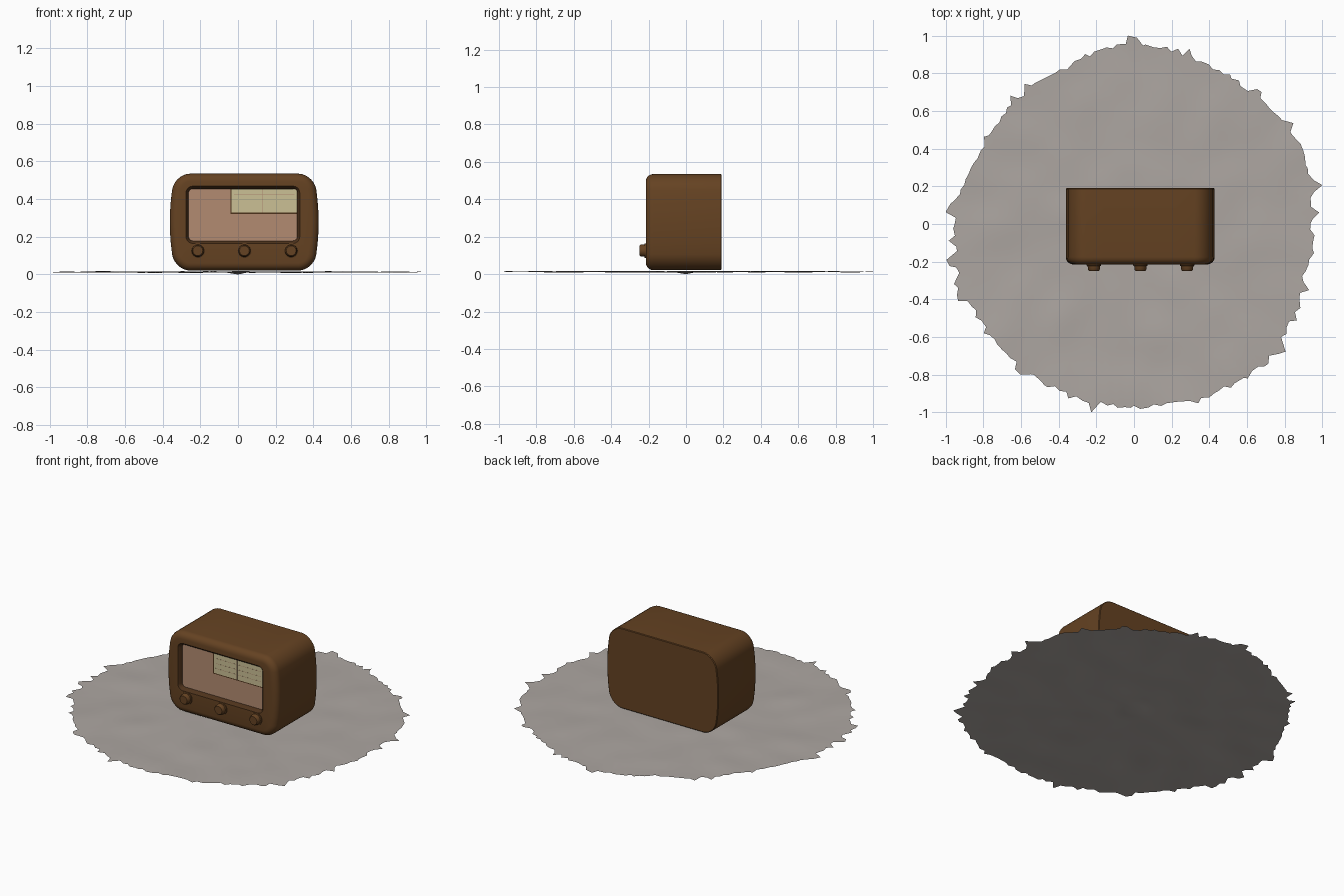
import bpy, bmesh, math, random
from mathutils import noise, Vector

random.seed(7)
if "Cube" in bpy.data.objects:
    bpy.data.objects.remove(bpy.data.objects["Cube"])


def material(name, rgb):
    m = bpy.data.materials.new(name)
    m.use_nodes = True
    m.diffuse_color = (*rgb, 1)
    m.node_tree.nodes["Principled BSDF"].inputs["Base Color"].default_value = (*rgb, 1)
    return m


WOOD = material("brown wood", (0.13, 0.055, 0.016))
DARK = material("dark brown trim", (0.075, 0.032, 0.011))
CLOTH = material("tan cloth", (0.45, 0.26, 0.165))
CREAM = material("cream dial", (0.6, 0.53, 0.3))
STONE = material("grey ground", (0.42, 0.385, 0.36))


def finish(name, bm, *mats, angle=40):
    bmesh.ops.recalc_face_normals(bm, faces=bm.faces)
    me = bpy.data.meshes.new(name)
    bm.to_mesh(me)
    bm.free()
    ob = bpy.data.objects.new(name, me)
    bpy.context.collection.objects.link(ob)
    for m in mats:
        me.materials.append(m)
    bpy.ops.object.select_all(action='DESELECT')
    ob.select_set(True)
    bpy.context.view_layer.objects.active = ob
    bpy.ops.object.shade_smooth_by_angle(angle=math.radians(angle))
    return ob


def outline(cx, cz, hw, hh, r, bulge=0.0, arc=7, side=6):
    """Rounded rectangle in x/z whose sides may bow outwards."""
    corners = []
    for k, (sx, sz) in enumerate([(1, 1), (-1, 1), (-1, -1), (1, -1)]):
        for i in range(arc + 1):
            a = (k + i / arc) * math.pi / 2
            corners.append(Vector((sx * (hw - r) + r * math.cos(a),
                                   sz * (hh - r) + r * math.sin(a))))
    pts = []
    for i, p in enumerate(corners):
        pts.append(p)
        if i % (arc + 1) == arc:
            q = corners[(i + 1) % len(corners)]
            pts += [p.lerp(q, j / side) for j in range(1, side)]
    return [(cx + p.x * (1 - bulge * (p.y / hh) ** 2), cz + p.y) for p in pts]


def loft(bm, sections):
    """Join (y, outline) sections; returns the closing faces at both ends."""
    loops = [[bm.verts.new((x, y, z)) for x, z in pts] for y, pts in sections]
    bands = []
    for a, b in zip(loops, loops[1:]):
        n = len(a)
        bands.append([bm.faces.new((a[i], a[(i + 1) % n], b[(i + 1) % n], b[i]))
                      for i in range(n)])
    return bm.faces.new(loops[0]), bands, bm.faces.new(loops[-1])


# Cabinet: bowed box, rounded front edge, recessed window with cloth floor
def shell(inset):
    return outline(0.033, 0.278, 0.395 - inset, 0.257 - inset, 0.085 - inset, 0.07)


def window(grow):
    return outline(0.026, 0.317, 0.288 + grow, 0.138 + grow, 0.022 + grow)


R = 0.04
sections = [(0.19, shell(0.004)), (0.186, shell(0)), (R - 0.215, shell(0))]
for i in range(1, 6):
    t = i * math.pi / 10
    sections.append((R - 0.215 - R * math.sin(t), shell(R * (1 - math.cos(t)))))
sections += [(-0.215, window(0.014)), (-0.205, window(0.004)), (-0.188, window(0))]
bm = bmesh.new()
back, bands, floor = loft(bm, sections)
for band in bands[-2:]:
    for f in band:
        f.material_index = 1
floor.material_index = 2
finish("radio_cabinet", bm, WOOD, DARK, CLOTH)


# Tuning dial: trim strip, cream plate and thin printed lines
def plate(name, x0, x1, z0, z1, y0, y1, mat):
    bm = bmesh.new()
    bmesh.ops.create_cube(bm, size=1)
    for v in bm.verts:
        v.co = (x0 if v.co.x < 0 else x1, y0 if v.co.y < 0 else y1,
                z0 if v.co.z < 0 else z1)
    finish(name, bm, mat)


plate("dial_frame", -0.046, 0.314, 0.308, 0.455, -0.192, -0.187, CLOTH)
plate("dial_trim", -0.04, 0.314, 0.322, 0.455, -0.194, -0.187, DARK)
plate("dial_face", -0.034, 0.314, 0.329, 0.455, -0.197, -0.187, CREAM)
plate("dial_divider", 0.129, 0.133, 0.329, 0.455, -0.198, -0.196, CLOTH)
for i in range(3):
    z = 0.36 + i * 0.032
    plate(f"dial_line_{i + 1}", -0.02, 0.3, z, z + 0.002, -0.1975, -0.196, CLOTH)

# Knobs: short turned cylinders with a collar and softened rim
for side, x in (("right", -0.213), ("middle", 0.034), ("left", 0.282)):
    bm = bmesh.new()
    turned = [(-0.205, 0.039), (-0.221, 0.039), (-0.223, 0.033), (-0.243, 0.031),
              (-0.249, 0.026)]
    loft(bm, [(y, [(x + r * math.cos(a), 0.126 + r * math.sin(a))
                   for a in (k * math.tau / 24 for k in range(24))]) for y, r in turned])
    finish(f"{side}_knob", bm, WOOD)

# Ground: thin uneven sheet with a ragged edge
radii = [0.95, 0.98, 0.93, 0.92, 0.94, 0.87, 0.87, 0.86,
         0.92, 0.93, 0.93, 0.95, 0.96, 0.98, 1.02, 0.95]
SEG, RINGS = 192, 14
edge = []
for i in range(SEG):
    t = i / SEG * len(radii)
    k, f = int(t), t - int(t)
    r = radii[k] * (1 - f) + radii[(k + 1) % len(radii)] * f
    a = (i + random.uniform(-0.35, 0.35)) * math.tau / SEG
    r += random.uniform(-0.012, 0.012) + (random.uniform(0.02, 0.05) if random.random() < 0.2 else 0)
    edge.append(Vector((r * math.cos(a), r * math.sin(a))))
lo = [min(p[c] for p in edge) for c in (0, 1)]
hi = [max(p[c] for p in edge) for c in (0, 1)]
edge = [Vector([2 * (p[c] - lo[c]) / (hi[c] - lo[c]) - 1 for c in (0, 1)]) for p in edge]


def ground_point(p):
    h = 0.013 + 0.007 * noise.noise(Vector((p.x * 5, p.y * 5, 0.3)))
    return (p.x, p.y, max(0.0, h))


bm = bmesh.new()
centre = bm.verts.new((0, 0, 0))
rings = []
for j in range(1, RINGS + 1):
    s = j / RINGS
    ring = []
    for i, p in enumerate(edge):
        a = i * math.tau / SEG
        even = Vector((math.cos(a), math.sin(a))) * 0.93
        ring.append(bm.verts.new(ground_point(even.lerp(p, s ** 6) * s)))
    rings.append(ring)
for i in range(SEG):
    n = (i + 1) % SEG
    bm.faces.new((centre, rings[0][i], rings[0][n]))
    for a, b in zip(rings, rings[1:]):
        bm.faces.new((a[i], b[i], b[n], a[n]))
ground = finish("ground_sheet", bm, STONE, angle=60)
if ground.data.polygons[0].normal.z < 0:
    ground.data.flip_normals()
